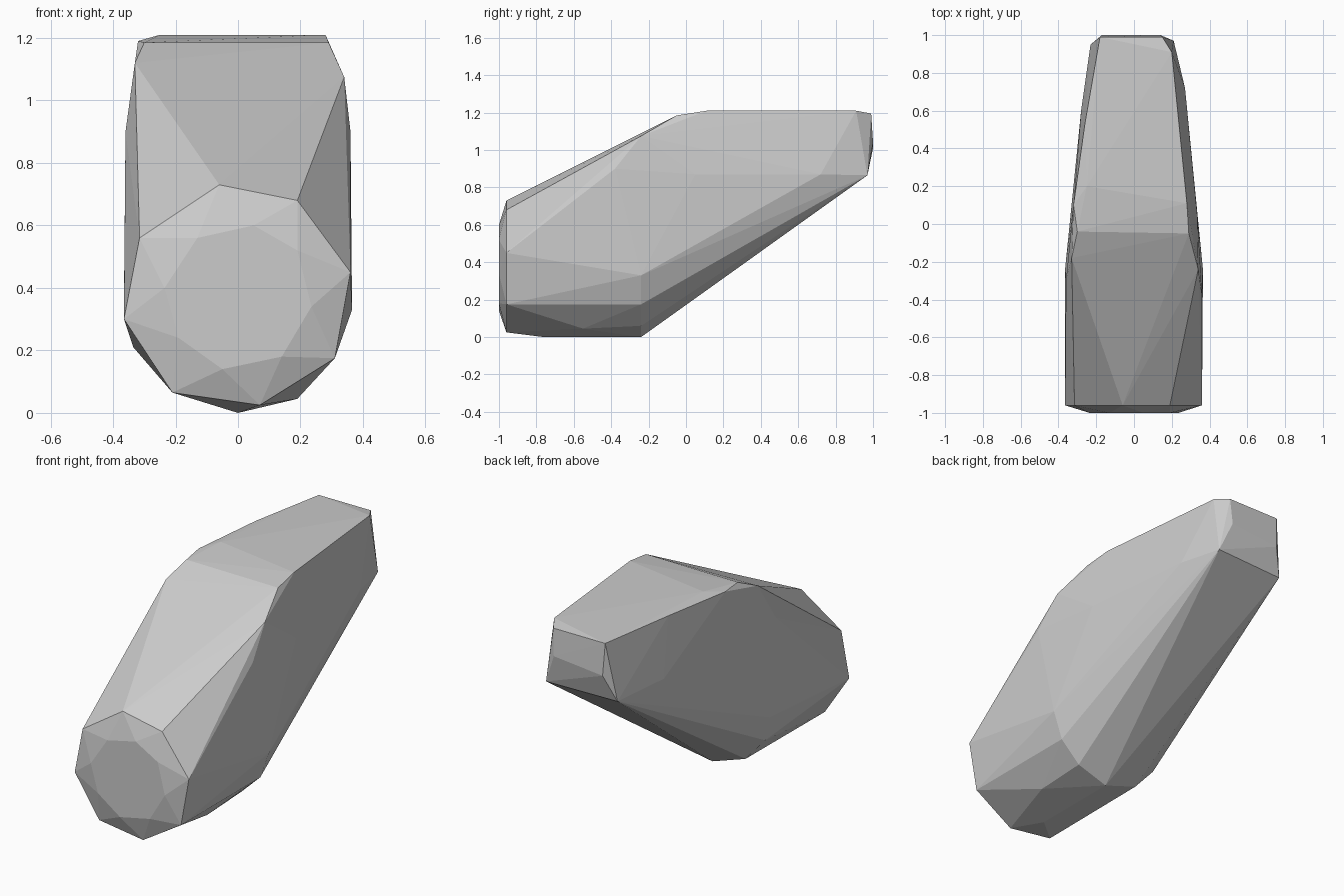
import bpy
import bmesh

default_cube = bpy.data.objects.get("Cube")
if default_cube:
    bpy.data.objects.remove(default_cube, do_unlink=True)


def make_material(name, colour):
    material = bpy.data.materials.new(name)
    material.use_nodes = True
    material.diffuse_color = colour
    material.node_tree.nodes["Principled BSDF"].inputs["Base Color"].default_value = colour
    return material


def section(y, outline):
    """Corners of one cross-section, given as (x, z) pairs at depth y."""
    return [(x, y, z) for x, z in outline]


def faceted_boulder(name, corners, material):
    """Wrap the corners in a tight convex skin with flat facets."""
    bm = bmesh.new()
    for corner in corners:
        bm.verts.new(corner)
    hull = bmesh.ops.convex_hull(bm, input=bm.verts[:], use_existing_faces=False)
    loose = set(hull["geom_interior"]) | set(hull["geom_unused"])
    bmesh.ops.delete(
        bm,
        geom=[item for item in loose if isinstance(item, bmesh.types.BMVert)],
        context="VERTS",
    )
    bmesh.ops.recalc_face_normals(bm, faces=bm.faces[:])
    for face in bm.faces:
        face.smooth = False
    mesh = bpy.data.meshes.new(name)
    bm.to_mesh(mesh)
    bm.free()
    mesh.materials.append(material)
    boulder = bpy.data.objects.new(name, mesh)
    bpy.context.collection.objects.link(boulder)
    return boulder


# Blunt front end: small flat cap and its wider rim
front_cap = section(-1, [(-.13, .56), (.05, .6), (.19, .52), (.235, .34),
                         (.14, .18), (-.05, .14), (-.19, .24), (-.235, .4)])
front_rim = section(-.96, [(-.06, .73), (.19, .68), (.36, .45), (.31, .175),
                           (.07, .025), (-.21, .065), (-.365, .3), (-.315, .56)])

# Rounded belly, ending where the underside starts to climb
belly = section(-.24, [(0, 0), (.19, .06), (.31, .175), (.365, .33),
                       (-.365, .35), (-.335, .21), (-.21, .07)])
keel = [(0, -.76, 0), (.19, -.55, .045)]

# Flanks
right_flank = [(.36, -.38, .9), (.34, -.24, 1.075), (.335, .05, .87), (.27, .72, .87)]
left_flank = [(-.36, -.3, .9), (-.33, -.18, 1.12), (-.28, .6, .87)]

# Flat top and the crease above the sloping brow
top = [(.29, -.05, 1.185), (-.3, -.04, 1.185), (.28, .11, 1.21),
       (-.32, .1, 1.19), (-.25, .2, 1.21), (-.26, .53, 1.2), (.2, .91, 1.21)]

# Narrow raised back end
back = [(-.18, .99, 1.195), (.15, .99, 1.195), (.14, 1, 1.04),
        (-.17, 1, 1.01), (.21, .97, .865), (-.23, .95, .86)]

stone = make_material("grey stone", (.6, .6, .6, 1))
faceted_boulder(
    "boulder",
    front_cap + front_rim + belly + keel + right_flank + left_flank + top + back,
    stone,
)
